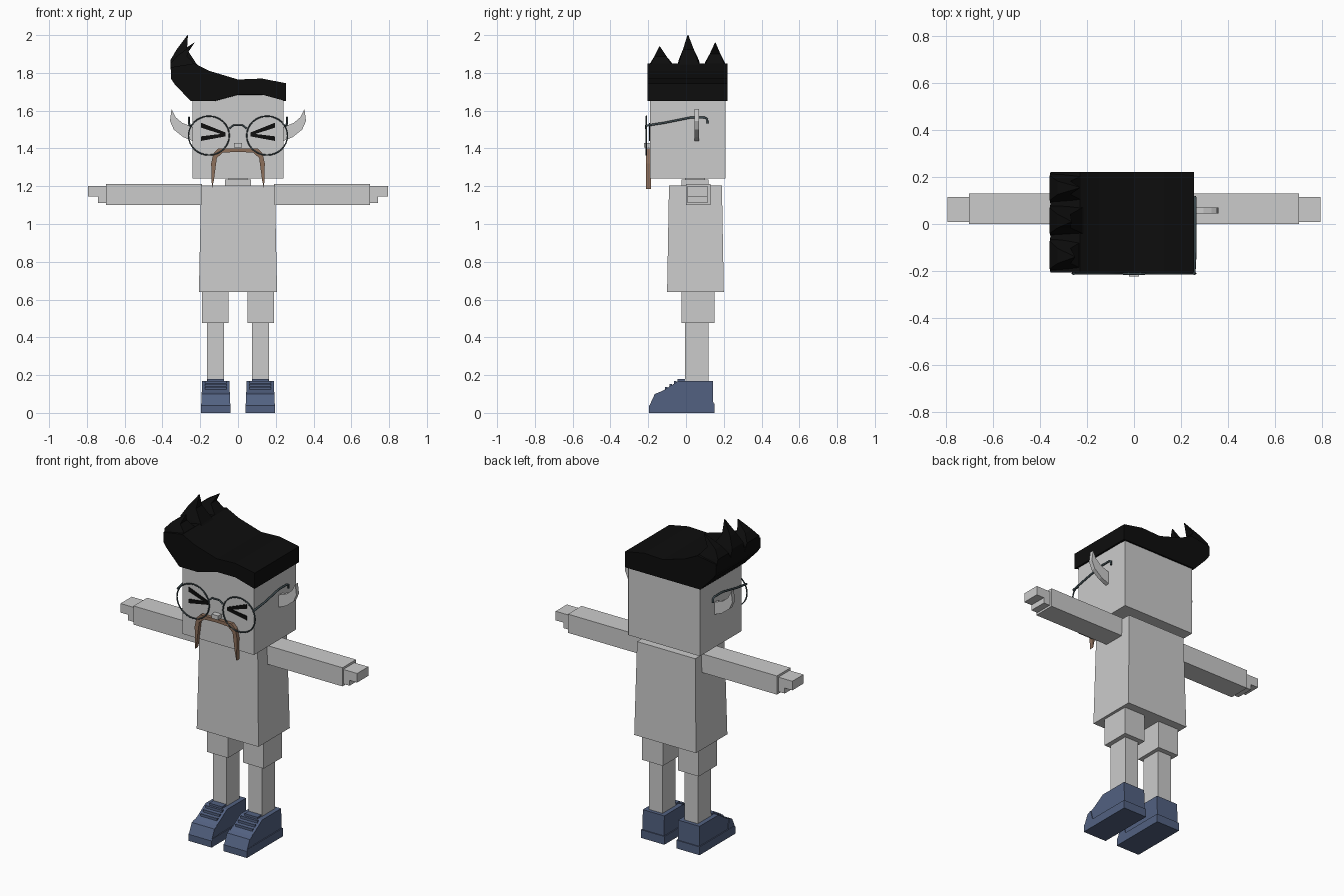
import bpy, bmesh, math
from mathutils import Vector

cube = bpy.data.objects.get("Cube")
if cube:
    bpy.data.objects.remove(cube, do_unlink=True)


def material(name, rgb):
    m = bpy.data.materials.new(name)
    m.use_nodes = True
    m.diffuse_color = (*rgb, 1)
    m.node_tree.nodes["Principled BSDF"].inputs["Base Color"].default_value = (*rgb, 1)
    return m


GREY = material("light grey", (0.6, 0.6, 0.6))
BLACK = material("black", (0.004, 0.004, 0.004))
BLUE = material("slate blue", (0.085, 0.12, 0.22))
BROWN = material("moustache brown", (0.27, 0.16, 0.105))
METAL = material("dark frame", (0.05, 0.075, 0.085))


def finish(name, bm, mat):
    bmesh.ops.recalc_face_normals(bm, faces=bm.faces)
    mesh = bpy.data.meshes.new(name)
    bm.to_mesh(mesh)
    bm.free()
    mesh.materials.append(mat)
    ob = bpy.data.objects.new(name, mesh)
    bpy.context.collection.objects.link(ob)
    return ob


def loft(name, rings, mat):
    """Skin a list of equal-length rings and cap both ends."""
    bm = bmesh.new()
    rows = [[bm.verts.new(p) for p in r] for r in rings]
    n = len(rows[0])
    for a, b in zip(rows, rows[1:]):
        for i in range(n):
            j = (i + 1) % n
            bm.faces.new((a[i], a[j], b[j], b[i]))
    bm.faces.new(rows[0])
    bm.faces.new(rows[-1])
    return finish(name, bm, mat)


def rect(x0, x1, y0, y1, z):
    return [(x0, y0, z), (x1, y0, z), (x1, y1, z), (x0, y1, z)]


def box(name, x, y, z, mat=GREY):
    return loft(name, [rect(*x, *y, z[0]), rect(*x, *y, z[1])], mat)


def plate(name, pts, y0, y1, mat):
    """Outline in x and z, extruded along y."""
    return loft(name, [[(x, y, z) for x, z in pts] for y in (y0, y1)], mat)


def wire(name, pts, radius, mat, cyclic=False):
    cu = bpy.data.curves.new(name, "CURVE")
    cu.dimensions = "3D"
    cu.bevel_depth = radius
    cu.bevel_resolution = 1
    cu.use_fill_caps = True
    sp = cu.splines.new("POLY")
    sp.points.add(len(pts) - 1)
    for p, co in zip(sp.points, pts):
        p.co = (*co, 1)
    sp.use_cyclic_u = cyclic
    cu.materials.append(mat)
    ob = bpy.data.objects.new(name, cu)
    bpy.context.collection.objects.link(ob)


# Head, neck and tapered torso
box("head", (-0.24, 0.24), (-0.19, 0.21), (1.24, 1.7))
box("neck", (-0.07, 0.07), (-0.025, 0.12), (1.2, 1.235))
box("throat", (-0.05, 0.05), (-0.005, 0.1), (1.2, 1.25))
loft("torso", [rect(-0.207, 0.207, -0.1, 0.2, 0.64),
               rect(-0.195, 0.195, -0.09, 0.19, 1.205)], GREY)

# Hair: swept profile, arched over the brow and level at the nape
hair_top = [(0.255, 1.745), (0.127, 1.77), (0, 1.765), (-0.15, 1.81),
            (-0.23, 1.85), (-0.355, 1.83), (-0.355, 1.77), (-0.335, 1.74)]
fringe = [(-0.25, 1.65), (-0.13, 1.65), (0, 1.685), (0.127, 1.685), (0.255, 1.65)]
front_ring = [(x, -0.205, z) for x, z in hair_top + fringe]
back_ring = ([(x, 0.22, z) for x, z in hair_top] + [(x, 0.22, 1.65) for x, z in fringe])
loft("hair", [front_ring, back_ring], BLACK)

# Three hair spikes, curling inward
for i, (y0, y1, ty, tx, tz) in enumerate([(-0.205, -0.053, -0.14, -0.25, 1.94),
                                          (-0.053, 0.085, 0.01, -0.265, 2.0),
                                          (0.085, 0.22, 0.155, -0.23, 1.96)]):
    def ring(xa, xb, za, zb, f):
        ya, yb = y0 + (ty - y0) * f, y1 + (ty - y1) * f
        return [(xa, ya, za), (xb, ya, zb), (xb, yb, zb), (xa, yb, za)]
    rise = tz - 1.81
    loft("hair_spike_%d" % i, [
        ring(-0.355, -0.17, 1.8, 1.8, 0),
        ring(-0.358, -0.22, 1.81 + 0.3 * rise, 1.81 + 0.2 * rise, 0.22),
        ring(-0.325, -0.27, 1.81 + 0.6 * rise, 1.81 + 0.6 * rise, 0.58),
        ring(tx - 0.003, tx, tz, tz, 0.97)], BLACK)

# Nose and drooping moustache
box("nose", (-0.022, 0.022), (-0.222, -0.185), (1.405, 1.43))
half = [(0.0, 1.4), (0.105, 1.4), (0.13, 1.375), (0.142, 1.32), (0.138, 1.185),
        (0.128, 1.23), (0.112, 1.35), (0.08, 1.378), (0.0, 1.382)]
outline = half + [(-x, z) for x, z in reversed(half[1:-1])]
plate("moustache", outline, -0.212, -0.185, BROWN)

# Spectacle bridge
wire("glasses_bridge", [(-0.046, -0.212, 1.505), (-0.025, -0.212, 1.522),
                        (0.025, -0.212, 1.522), (0.046, -0.212, 1.505)], 0.005, METAL)

for side, s in (("left", 1), ("right", -1)):
    def span(a, b):
        return tuple(sorted((s * a, s * b)))

    # Pointed ear
    ear = [(0.23, 1.435), (0.29, 1.46), (0.34, 1.5), (0.36, 1.545), (0.352, 1.608),
           (0.33, 1.565), (0.295, 1.535), (0.23, 1.51)]
    plate(side + "_ear", [(s * x, z) for x, z in ear], 0.045, 0.07, GREY)

    # Squeezed-shut eye
    for part, z0, z1, a, b in (("upper", 1.536, 1.51, 1.484, 1.468),
                               ("lower", 1.464, 1.44, 1.48, 1.464)):
        plate(side + "_eye_" + part,
              [(s * x, z) for x, z in ((0.195, z0), (0.195, z1), (0.065, b), (0.065, a))],
              -0.196, -0.188, BLACK)

    # Round rim, hinge and temple
    ring_pts = []
    for k in range(32):
        t = math.tau * k / 32
        ring_pts.append((s * 0.154 + 0.108 * math.cos(t), -0.21, 1.468 + 0.103 * math.sin(t)))
    wire(side + "_rim", ring_pts, 0.004, METAL, True)
    wire(side + "_temple", [(s * 0.255, -0.215, 1.52), (s * 0.26, -0.12, 1.535),
                            (s * 0.26, 0.02, 1.563), (s * 0.26, 0.1, 1.563),
                            (s * 0.26, 0.113, 1.555), (s * 0.26, 0.113, 1.533)], 0.006, METAL)

    # Arm and stepped hand
    box(side + "_arm", span(0.19, 0.7), (0, 0.13), (1.1, 1.213))
    box(side + "_fingers", span(0.7, 0.793), (0.008, 0.115), (1.145, 1.2))
    box(side + "_thumb", span(0.7, 0.742), (0.008, 0.115), (1.112, 1.15))

    # Shorts leg and shin
    box(side + "_shorts_leg", span(0.05, 0.19), (-0.025, 0.15), (0.475, 0.65))
    box(side + "_shin", span(0.073, 0.163), (-0.005, 0.12), (0.15, 0.475))

    # Shoe: upper over a slightly wider sole, laces and tongue
    upper = [(-0.185, 0.02), (-0.185, 0.055), (-0.16, 0.1), (-0.11, 0.125),
             (-0.04, 0.17), (0.142, 0.17), (0.145, 0.02)]
    loft(side + "_shoe", [[(x, y, z) for y, z in upper] for x in span(0.046, 0.19)], BLUE)
    sole = [(-0.195, 0), (-0.195, 0.04), (-0.183, 0.05), (0.15, 0.05), (0.15, 0)]
    loft(side + "_sole", [[(x, y, z) for y, z in sole] for x in span(0.04, 0.196)], BLUE)
    toe = [(-0.193, 0.04), (-0.165, 0.1), (-0.14, 0.11), (-0.12, 0.04)]
    loft(side + "_toe_cap", [[(x, y, z) for y, z in toe] for x in span(0.042, 0.194)], BLUE)
    for k in range(3):
        y, z = -0.105 + 0.024 * k, 0.128 + 0.016 * k
        box("%s_lace_%d" % (side, k), span(0.062, 0.174), (y - 0.007, y + 0.007),
            (z - 0.012, z + 0.01), BLUE)
    box(side + "_tongue", span(0.075, 0.161), (-0.045, -0.005), (0.14, 0.18), BLUE)
